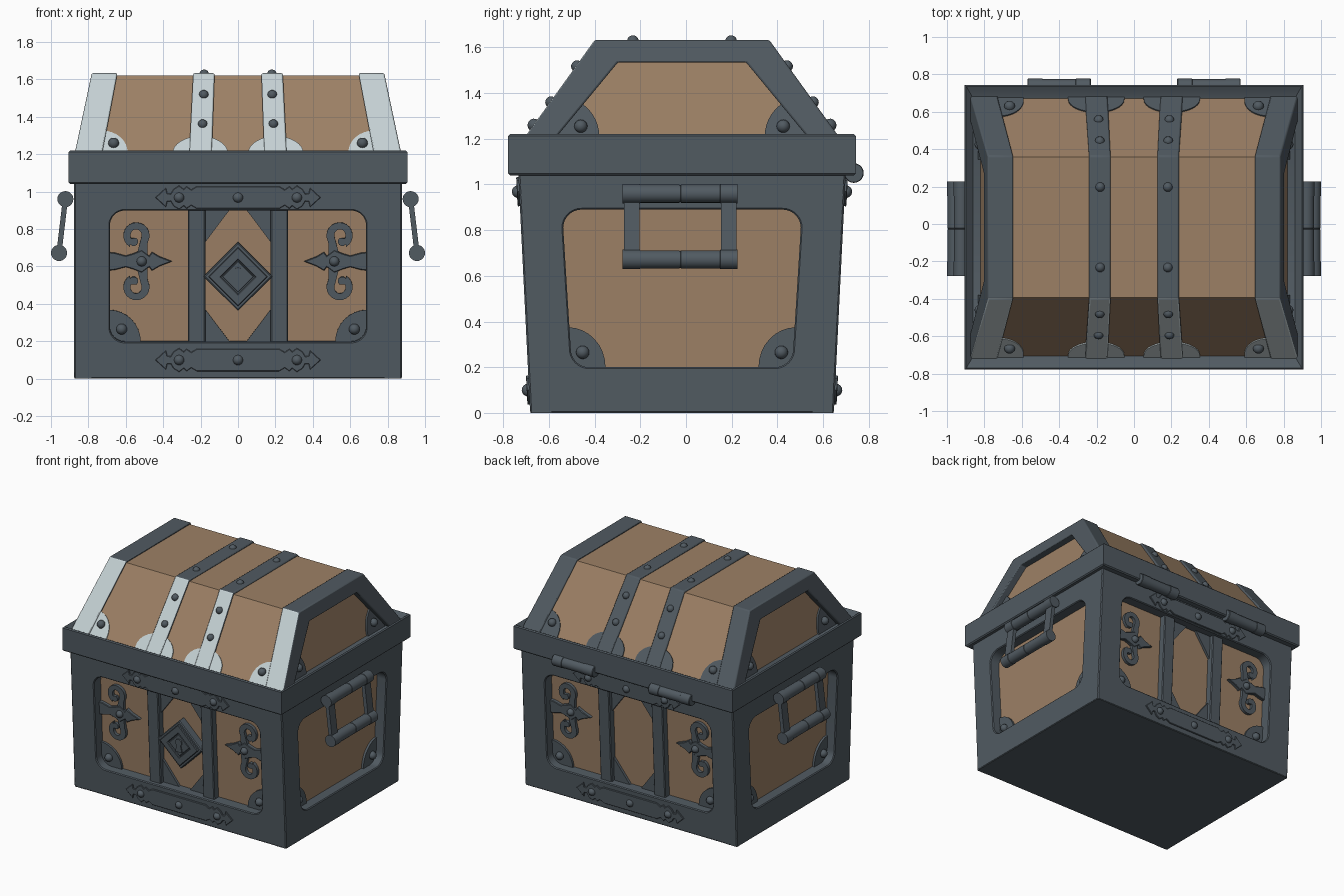
import bpy, bmesh, math
from mathutils import Matrix, Vector

if "Cube" in bpy.data.objects:
    bpy.data.objects.remove(bpy.data.objects["Cube"])

def material(name, rgb):
    m = bpy.data.materials.new(name)
    m.diffuse_color = (*rgb, 1)
    m.use_nodes = True
    m.node_tree.nodes["Principled BSDF"].inputs["Base Color"].default_value = m.diffuse_color
    return m

METAL = material("dark_steel", (0.082, 0.103, 0.121))
WOOD = material("brown_wood", (0.335, 0.217, 0.131))
PALE = material("pale_steel", (0.56, 0.64, 0.66))

YC = -0.0175                      # chest centre in y
BASE = Matrix.Translation((0, YC, 0))

def face_frames(origin, u, v):
    """Local (u, v, outward) frame of one wall plus its copy turned 180 degrees."""
    u, v = Vector(u).normalized(), Vector(v).normalized()
    m = Matrix((u, v, u.cross(v))).transposed().to_4x4()
    m.translation = origin
    return [BASE @ Matrix.Rotation(a, 4, 'Z') @ m for a in (0, math.pi)]

FRONT = face_frames((0, -0.665, 0), (1, 0, 0), (0, -0.052, 1.05))
SIDE = face_frames((0.876, 0, 0), (0, 1, 0), (0, 0, 1))
SLOPE = face_frames((0, -0.708, 1.18), (1, 0, 0), (0, 0.326, 0.452))
LID_END = face_frames((0.878, 0, 1.18), (0, 1, 0), (-0.096, 0, 0.452))
GROUND = [BASE]

def finish(name, me, frames, mats, bevel=0):
    bm = bmesh.new()
    bm.from_mesh(me)
    bmesh.ops.remove_doubles(bm, verts=bm.verts, dist=1e-5)
    bmesh.ops.recalc_face_normals(bm, faces=bm.faces)
    bm.to_mesh(me)
    bm.free()
    obs = []
    for i, f in enumerate(frames):
        m = me.copy()
        m.transform(f)
        m.materials.clear()
        m.materials.append(mats[i] if isinstance(mats, (list, tuple)) else mats)
        for p in m.polygons:
            p.use_smooth, p.material_index = True, 0
        m.set_sharp_from_angle(angle=math.radians(35))
        ob = bpy.data.objects.new(name, m)
        bpy.context.collection.objects.link(ob)
        if bevel:
            b = ob.modifiers.new("bevel", 'BEVEL')
            b.width, b.segments, b.limit_method = bevel, 2, 'ANGLE'
        obs.append(ob)
    bpy.data.meshes.remove(me)
    return obs

def plate(name, loops, w0, w1, frames, mats=METAL, bev=0.0):
    """Flat plate from 2D outlines (later loops are holes), from height w0 to w1."""
    cu = bpy.data.curves.new(name, 'CURVE')
    cu.dimensions, cu.fill_mode = '2D', 'BOTH'
    cu.extrude, cu.bevel_depth, cu.offset = (w1 - w0) / 2 - bev, bev, -bev
    cu.bevel_resolution = 0
    for loop in loops:
        s = cu.splines.new('POLY')
        s.points.add(len(loop) - 1)
        for p, (x, y) in zip(s.points, loop):
            p.co = (x, y, 0, 1)
        s.use_cyclic_u = True
    ob = bpy.data.objects.new(name, cu)
    bpy.context.collection.objects.link(ob)
    me = bpy.data.meshes.new_from_object(ob.evaluated_get(bpy.context.evaluated_depsgraph_get()))
    bpy.data.objects.remove(ob)
    bpy.data.curves.remove(cu)
    me.transform(Matrix.Translation((0, 0, (w0 + w1) / 2)))
    return finish(name, me, frames, mats)

def loft(name, secs, frames, mats=METAL, bevel=0):
    bm = bmesh.new()
    rings = [[bm.verts.new(p) for p in s] for s in secs]
    n = len(rings[0])
    for a, b in zip(rings, rings[1:]):
        for i in range(n):
            bm.faces.new((a[i], a[(i + 1) % n], b[(i + 1) % n], b[i]))
    bm.faces.new(rings[0])
    bm.faces.new(rings[-1])
    me = bpy.data.meshes.new(name)
    bm.to_mesh(me)
    bm.free()
    return finish(name, me, frames, mats, bevel)

def rivet(name, u, v, w, frames, r=0.029):
    bm = bmesh.new()
    bmesh.ops.create_uvsphere(bm, u_segments=16, v_segments=8, radius=r)
    bmesh.ops.translate(bm, verts=bm.verts, vec=(u, v, w))
    me = bpy.data.meshes.new(name)
    bm.to_mesh(me)
    bm.free()
    finish(name, me, frames, METAL)

def barrel(name, u, v, w, stations, frames):
    ring = [(math.cos(k * math.pi / 10), math.sin(k * math.pi / 10)) for k in range(20)]
    loft(name, [[(u + du, v + r * c, w + r * s) for c, s in ring] for du, r in stations], frames)

def arc(cx, cy, rx, ry, a0, a1, n=8):
    return [(cx + rx * math.cos(math.radians(a0 + (a1 - a0) * k / n)),
             cy + ry * math.sin(math.radians(a0 + (a1 - a0) * k / n))) for k in range(n + 1)]

def rounded(a, b, v0, v1, r):
    """Rounded opening, half width a at the bottom and b at the top."""
    return (arc(a - r, v0 + r, r, r, -90, 0) + arc(b - r, v1 - r, r, r, 0, 90)
            + arc(r - b, v1 - r, r, r, 90, 180) + arc(r - a, v0 + r, r, r, 180, 270))

def flip(pts, s):
    return [(s * x, y) for x, y in pts]

def rect(x, y, z):
    return [(-x, -y, z), (x, -y, z), (x, y, z), (-x, y, z)]

# body: wood core, base and four framed walls
DEEP = -0.10
loft("body_wood", [rect(0.798, 0.586, 0.02), rect(0.798, 0.638, 1.08)], GROUND, WOOD)
loft("base_plate", [rect(0.873, 0.662, 0), rect(0.873, 0.663, 0.03)], GROUND)
plate("front_back_frame", [[(-0.875, 0), (0.875, 0), (0.875, 1.06), (-0.875, 1.06)],
      rounded(0.685, 0.685, 0.197, 0.90, 0.08)], DEEP, 0, FRONT, METAL, 0.006)
plate("side_frame", [[(-0.664, 0), (0.664, 0), (0.716, 1.06), (-0.716, 1.06)],
      rounded(0.487, 0.52, 0.2, 0.89, 0.08)], DEEP, 0, SIDE, METAL, 0.006)

for s in (-1, 1):
    # corner plates with rivets
    plate("body_corner_plate", [flip([(0.70, 0.18)] + arc(0.69, 0.195, 0.17, 0.17, 90, 180), s)],
          DEEP, -0.064, FRONT)
    rivet("corner_rivet", s * 0.622, 0.262, -0.06, FRONT)
    plate("side_corner_plate", [flip([(0.51, 0.18)] + arc(0.50, 0.2, 0.165, 0.175, 90, 180), s)],
          DEEP, -0.062, SIDE)
    rivet("side_corner_rivet", s * 0.435, 0.265, -0.058, SIDE)
    # vertical bars and the triangles between them
    plate("vertical_bar", [[(s * 0.175, 0.18), (s * 0.268, 0.18), (s * 0.268, 0.92), (s * 0.175, 0.92)]],
          DEEP, -0.03, FRONT, METAL, 0.006)
    for v0, v1 in ((0.195, 0.375), (0.90, 0.72)):
        plate("bar_triangle", [[(s * 0.045, v0), (s * 0.18, v0), (s * 0.18, v1)]], DEEP, -0.062, FRONT)
    # scrolled ornament: spear, base and two curls
    spear = [(0.70, 0.05), (0.655, 0.045), (0.60, 0.03), (0.56, 0.042), (0.515, 0.06), (0.475, 0.03),
             (0.46, 0.05), (0.42, 0.026), (0.352, 0)]
    plate("ornament_spear", [flip([(x, 0.625 + y) for x, y in spear]
          + [(x, 0.625 - y) for x, y in spear[-2::-1]], s)], DEEP, -0.055, FRONT, METAL, 0.004)
    outer = arc(0.543, 0.138, 0.070, 0.070, 210, -60, 16)
    inner = arc(0.545, 0.138, 0.030, 0.034, 210, -60, 16)
    curl = [(0.485, 0.02)] + outer + arc(0.558, 0.106, 0.024, 0.024, -40, -230, 6) + inner[-3::-1] + [(0.545, 0.02)]
    for t in (-1, 1):
        plate("ornament_curl", [flip([(x, 0.625 + t * y) for x, y in curl], s)], DEEP, -0.058, FRONT)
    rivet("ornament_rivet", s * 0.515, 0.625, -0.055, FRONT, 0.027)

# strap plates on the front and back frames
half = [(0.22, 0.06), (0.25, 0.042), (0.275, 0.06), (0.29, 0.045), (0.315, 0.064), (0.345, 0.045),
        (0.36, 0.02), (0.378, 0.022), (0.385, 0.052), (0.442, 0)]
top_edge = half + [(x, -y) for x, y in half[-2::-1]]
strap = top_edge + [(-x, -y) for x, y in top_edge]
for v in (0.10, 0.97):
    plate("strap_plate", [[(x, v + y) for x, y in strap]], -0.01, 0.01, FRONT, METAL, 0.003)
    for u in (-0.315, 0, 0.315):
        rivet("strap_rivet", u, v, 0.004, FRONT, 0.028)

# diamond lock on the front only
def diamond(r):
    return [(0, 0.545 - r), (r, 0.545), (0, 0.545 + r), (-r, 0.545)]
plate("lock_plate", [diamond(0.184)], DEEP, -0.022, FRONT[:1], METAL, 0.006)
plate("lock_ring", [diamond(0.158), diamond(0.092)], -0.03, -0.008, FRONT[:1], METAL, 0.004)
plate("lock_center", [diamond(0.084)], -0.03, -0.014, FRONT[:1], METAL, 0.003)
plate("keyhole", [arc(0, 0.568, 0.026, 0.026, -50, 230, 12) + [(-0.027, 0.495), (0.027, 0.495)]],
      -0.02, -0.006, FRONT[:1])

# rim with a top that slants down to the lid
loft("rim", [rect(0.897, 0.7535, 1.04), rect(0.905, 0.7615, 1.048), rect(0.905, 0.7615, 1.212),
             rect(0.897, 0.7535, 1.22), rect(0.86, 0.69, 1.185)], GROUND)

# lid
def X(z): return 0.878 - 0.212 * (z - 1.18)
def Y(z): return 0.708 - 0.721 * (z - 1.18)
loft("lid_wood", [rect(X(z) - 0.056, Y(z) - 0.015, z) for z in (1.15, 1.621)], GROUND, WOOD)

def arch(name, s, path, inner, xa, xb):
    """Band running over the lid; its front slope is pale."""
    secs = []
    for (y, z), (q, h) in zip(path, inner):
        secs.append([(s * xa(z), y, z), (s * xb(z), y, z), (s * xb(h), q, h), (s * xa(h), q, h)])
    ob = loft(name, secs, GROUND, METAL, 0.008)[0]
    ob.data.materials.append(PALE)
    for p in ob.data.polygons:
        if p.normal.y < -0.5 and p.normal.z > 0.2:
            p.material_index = 1

def over(y0, z0, y1, z1):
    return [(-y0, z0), (-y1, z1), (y1, z1), (y0, z0)]

path = over(0.708, 1.18, 0.382, 1.633)
for s in (-1, 1):
    arch("lid_end_band", s, path, over(0.573, 1.18, 0.28, 1.535), X, lambda z: 0.73 - 0.188 * (z - 1.18))
    arch("lid_middle_band", s, path, over(0.67, 1.18, 0.36, 1.60),
         lambda z: 0.262 - 0.05 * (z - 1.18), lambda z: 0.141 - 0.035 * (z - 1.18))
    # flared feet, corner plates and rivets of the lid
    plate("band_foot", [flip([(0.352, 0)] + arc(0.202, 0.03, 0.15, 0.118, 0, 180, 16) + [(0.052, 0)], s)],
          -0.03, -0.005, SLOPE, [PALE, METAL])
    plate("lid_corner_plate", [flip([(0.73, 0)] + arc(0.725, 0.04, 0.135, 0.145, 90, 180) + [(0.59, 0)], s)],
          -0.03, -0.006, SLOPE, [PALE, METAL])
    rivet("lid_corner_rivet", s * 0.665, 0.1, -0.003, SLOPE)
    plate("lid_end_corner", [flip([(0.57, 0)] + arc(0.542, 0.04, 0.18, 0.18, 115, 180) + [(0.362, 0)], s)],
          -0.07, -0.042, LID_END)
    rivet("lid_end_rivet", s * 0.443, 0.085, -0.038, LID_END)
    for v, u in ((0.225, 0.189), (0.419, 0.183)):
        rivet("band_rivet", s * u, v, -0.004, SLOPE, 0.026)
    for y in (-0.215, 0.215):
        rivet("band_top_rivet", s * 0.181, y, 1.627, GROUND, 0.026)

# side handles: two barrels joined by two arms
half_b = [(0.252, 0.043), (0.176, 0.043), (0.175, 0.040), (0.003, 0.040), (0.002, 0.037)]
stations = [(-a, r) for a, r in half_b] + half_b[::-1]
TURN = Matrix.Translation((0, -0.008, 0))     # handles sit slightly forward
HANDLE = [TURN @ f for f in SIDE]
barrel("handle_pivot", 0, 0.96, 0.047, stations, HANDLE)
barrel("handle_grip", 0, 0.672, 0.081, stations, HANDLE)
for s in (-1, 1):
    loft("handle_arm", [[(s * a, v, w + b) for a, b in ((0.178, -0.014), (0.246, -0.014), (0.246, 0.014), (0.178, 0.014))]
         for v, w in ((0.96, 0.047), (0.672, 0.081))], HANDLE)

# back hinges
hinge = [(0.17, 0.040), (0.166, 0.043), (0.09, 0.043), (0.088, 0.040), (0.003, 0.040)]
for u in (-0.4, 0.4):
    ring = [(-a, r) for a, r in hinge] + hinge[::-1]
    barrel("hinge_barrel", u, 1.05, -0.7525, ring,
           [BASE @ Matrix(((1, 0, 0, 0), (0, 0, -1, 0), (0, 1, 0, 0), (0, 0, 0, 1)))])
